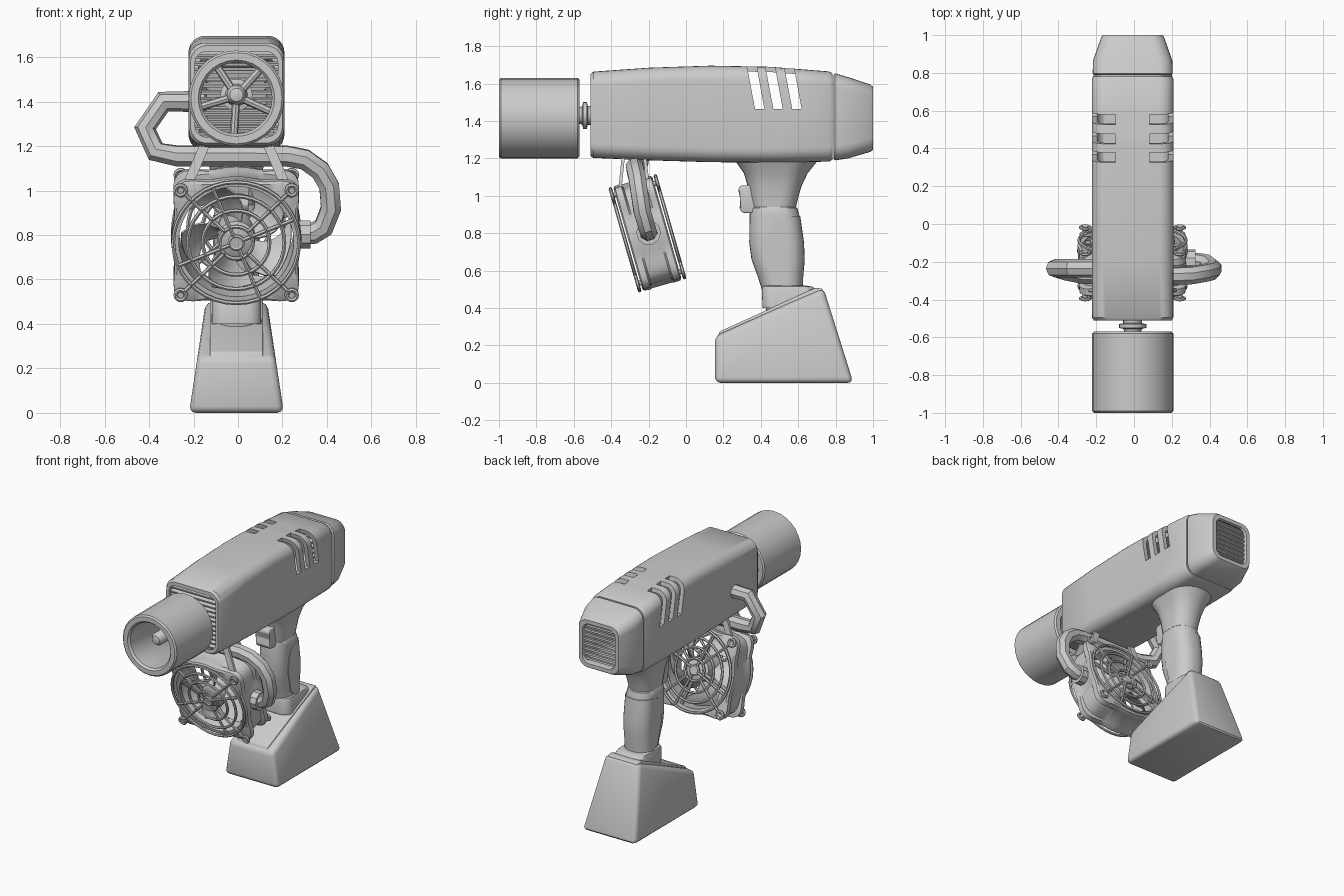
import bpy, bmesh, math
from math import sin, cos, pi
from mathutils import Matrix, Vector

if "Cube" in bpy.data.objects:
    bpy.data.objects.remove(bpy.data.objects["Cube"])

CX = -0.007                      # body centre line
ZB = 1.42                        # barrel axis height
FAN = Matrix.Translation((-0.008, -0.206, 0.8)) @ Matrix.Rotation(math.radians(16), 4, 'X')


def add(name, bm, mat=None):
    bmesh.ops.recalc_face_normals(bm, faces=bm.faces)
    me = bpy.data.meshes.new(name)
    bm.to_mesh(me)
    bm.free()
    if mat:
        me.transform(mat)
    ob = bpy.data.objects.new(name, me)
    bpy.context.collection.objects.link(ob)
    return ob


def loft(name, rings, loop=False, mat=None):
    """Skin equal-length point rings; loop joins last ring to first (hollow shell)."""
    bm = bmesh.new()
    vs = [[bm.verts.new(p) for p in r] for r in rings]
    n = len(vs[0])
    pairs = list(zip(vs, vs[1:])) + ([(vs[-1], vs[0])] if loop else [])
    for a, b in pairs:
        for i in range(n):
            j = (i + 1) % n
            bm.faces.new((a[i], a[j], b[j], b[i]))
    if not loop:
        bm.faces.new(vs[0])
        bm.faces.new(vs[-1])
    return add(name, bm, mat)


def prism(name, pts, xf, bevel=0.0):
    """Side profile (y, z) extruded in x; xf(z) gives the x range."""
    bm = bmesh.new()
    s = [[bm.verts.new((xf(z)[k], y, z)) for y, z in pts] for k in (0, 1)]
    n = len(pts)
    bm.faces.new(s[0])
    bm.faces.new(s[1])
    for i in range(n):
        j = (i + 1) % n
        bm.faces.new((s[0][i], s[0][j], s[1][j], s[1][i]))
    if bevel:
        bmesh.ops.bevel(bm, geom=bm.edges[:], offset=bevel, segments=3, profile=0.5, affect='EDGES')
    return add(name, bm)


def rrect(hw, hh, r, n=6):
    out = []
    for k, (sx, sz) in enumerate(((1, 1), (-1, 1), (-1, -1), (1, -1))):
        for i in range(n + 1):
            t = (k + i / n) * pi / 2
            out.append((sx * (hw - r) + r * cos(t), sz * (hh - r) + r * sin(t)))
    return out


def sec_y(y, hw, z0, z1, r):
    return [(CX + a, y, (z0 + z1) / 2 + b) for a, b in rrect(hw, (z1 - z0) / 2, r)]


def sec_z(z, hw, y0, y1, r):
    return [(CX + a, (y0 + y1) / 2 + b, z) for a, b in rrect(hw, (y1 - y0) / 2, r)]


def circ(y, r, n=28, x=0, z=0):
    return [(x + r * cos(2 * pi * i / n), y, z + r * sin(2 * pi * i / n)) for i in range(n)]


def tubes(name, paths, r, mat=None, res=2):
    """Round rods along several paths; a (points, True) path is closed."""
    cu = bpy.data.curves.new(name, 'CURVE')
    cu.dimensions, cu.bevel_depth, cu.bevel_resolution, cu.use_fill_caps = '3D', r, res, True
    for pts, closed in paths:
        sp = cu.splines.new('POLY')
        sp.points.add(len(pts) - 1)
        for p, q in zip(sp.points, pts):
            p.co = (*q, 1)
        sp.use_cyclic_u = closed
    tmp = bpy.data.objects.new(name + "_curve", cu)
    bpy.context.collection.objects.link(tmp)
    bm = bmesh.new()
    bm.from_mesh(tmp.to_mesh())
    bpy.data.objects.remove(tmp)
    return add(name, bm, mat)


def boolean(ob, cutter, op):
    m = ob.modifiers.new("cut", 'BOOLEAN')
    m.object, m.operation, m.solver = cutter, op, 'EXACT'
    bpy.context.view_layer.update()
    me = bpy.data.meshes.new_from_object(ob.evaluated_get(bpy.context.evaluated_depsgraph_get()))
    ob.modifiers.clear()
    ob.data = me
    bpy.data.objects.remove(cutter)


def slats(name, y, hw, zs, depth, h):
    bm = bmesh.new()
    for z in zs:
        m = Matrix.LocRotScale((CX, y, z), Matrix.Rotation(0.25, 3, 'X'), (2 * hw, depth, h))
        bmesh.ops.create_cube(bm, size=1, matrix=m)
    return add(name, bm)


# main housing: hollow rounded shell with side vents
st = [(-.51, .207, 1.213, 1.652), (-.495, .215, 1.203, 1.664), (-.2, .216, 1.19, 1.685), (.13, .216, 1.18, 1.696),
      (.45, .216, 1.178, 1.69), (.765, .216, 1.183, 1.665), (.782, .208, 1.192, 1.655)]
W = .028
rings = [sec_y(y, hw, a, b, .075) for y, hw, a, b in st]
rings += [sec_y(y, .186, a + W, b - W, .05) for y, hw, a, b in reversed(st)]
housing = loft("main_housing", rings, loop=True)
for y in (.35, .448, .549):
    for s in (1, -1):
        xs = sorted((CX + s * .09, CX + s * .3))
        boolean(housing, prism("vent_cutter", [(y - .035, 1.75), (y + .017, 1.75), (y + .069, 1.465), (y + .019, 1.465)],
                               lambda z: xs), 'DIFFERENCE')
slats("front_grille", -.47, .19, [1.25 + .032 * i for i in range(12)], .04, .012)

# rear cap with grille
cap = [(.788, .203, 1.2, 1.645, .07), (.797, .212, 1.19, 1.655, .075), (.865, .21, 1.2, 1.635, .075),
       (.985, .168, 1.235, 1.595, .07), (1.0, .158, 1.245, 1.583, .065), (1.0, .13, 1.272, 1.556, .05),
       (.985, .125, 1.277, 1.551, .05), (.86, .16, 1.25, 1.59, .05), (.788, .17, 1.23, 1.61, .05)]
loft("rear_cap", [sec_y(*c) for c in cap], loop=True)
slats("rear_grille", .97, .135, [1.295 + .034 * i for i in range(8)], .035, .012)

# nozzle tube, spokes and core rod
prof = [(-.99, .215), (-1, .205), (-1, .172), (-.985, .16), (-.585, .16), (-.57, .17), (-.57, .205), (-.58, .215)]
loft("nozzle_tube", [circ(y, r, x=CX, z=ZB - .005) for y, r in prof], loop=True)
core = [(-.93, .012), (-.925, .03), (-.905, .044), (-.57, .044), (-.555, .05), (-.55, .072), (-.53, .072), (-.525, .05), (-.46, .05)]
loft("nozzle_core", [circ(y, r, 20, CX, ZB + .01) for y, r in core])
ang = [math.radians(50 + 72 * i) for i in range(5)]
tubes("nozzle_spokes", [([(CX, -.62, ZB + .005), (CX + .17 * cos(a), -.62, ZB - .003 + .17 * sin(a))], False) for a in ang], .018)

# handle: flared neck and grip
neck = [(1.21, .165, .25, .72, .15), (1.17, .15, .275, .69, .14), (1.12, .125, .31, .65, .115), (1.05, .108, .33, .617, .1),
        (.98, .098, .342, .597, .09), (.94, .095, .35, .588, .09)]
loft("handle_neck", [sec_z(*s) for s in neck])
grip = [(.945, .09, .36, .575, .085), (.935, .097, .345, .595, .09), (.9, .1, .34, .605, .09), (.75, .1, .338, .626, .09),
        (.66, .098, .35, .63, .09), (.57, .096, .383, .622, .09), (.5, .096, .405, .62, .09), (.45, .1, .418, .64, .09),
        (.38, .1, .43, .66, .09)]
loft("handle_grip", [sec_z(*s) for s in grip])
g = .005
pad = loft("grip_pad", [sec_z(z, hw + g, a - g, b + g, r) for z, hw, a, b, r in grip])
boolean(pad, prism("pad_cutter", [(.7, .89), (.53, .89), (.47, .87), (.44, .8), (.435, .7), (.47, .55), (.52, .515), (.7, .51)],
                   lambda z: (-.3, .3)), 'INTERSECT')
loft("grip_collar", [sec_z(z, hw, a, b, .06) for z, hw, a, b in
                     ((.52, .095, .42, .64), (.515, .105, .41, .675), (.5, .11, .405, .695), (.4, .112, .41, .7))])
prism("trigger", [(.4, 1.06), (.29, 1.055), (.278, 1.03), (.298, .98), (.285, .935), (.3, .91), (.4, .905)],
      lambda z: (CX - .055, CX + .055), .008)

# battery base
prism("battery_base", [(.155, 0), (.155, .25), (.735, .508), (.895, 0)],
      lambda z: (CX - .213 + .15 * z, CX + .213 - .15 * z), .03)
prism("base_top_plate", [(.165, .235), (.18, .275), (.69, .507), (.73, .505), (.735, .47)], lambda z: (CX - .12, CX + .12), .008)


# fan frame: round duct with four corner lobes
def lobed(y, base, amp, n=72):
    out = []
    for i in range(n):
        t = 2 * pi * i / n
        d = (t % (pi / 2)) - pi / 4
        r = base + amp * math.exp(-(d / .27) ** 2)
        out.append((r * cos(t), y, r * sin(t)))
    return out


fr = [lobed(-.108, .28, .075), lobed(-.1, .291, .08), lobed(-.065, .293, .08), lobed(-.055, .289, .05), lobed(.055, .289, .05),
      lobed(.065, .293, .08), lobed(.1, .291, .08), lobed(.108, .28, .075)]
fr += [circ(y, .258, 72) for y in (.108, -.108)]
loft("fan_frame", fr, loop=True, mat=FAN)

# fan hub, blades and struts
loft("fan_hub", [circ(y, r) for y, r in ((-.085, .07), (-.075, .085), (.09, .085), (.1, .07))], mat=FAN)
bm = bmesh.new()
for k in range(5):
    grid = []
    for i in range(6):
        r = .07 + .036 * i
        row = []
        for j in range(7):
            t = 2 * pi * k / 5 + .5 * (i / 5) ** 2 + j / 6 * (.75 + .25 * i / 5)
            row.append(bm.verts.new((r * cos(t), -.065 + .12 * j / 6 + .02 * sin(pi * j / 6), r * sin(t))))
        grid.append(row)
    for a, b in zip(grid, grid[1:]):
        for j in range(6):
            bm.faces.new((a[j], a[j + 1], b[j + 1], b[j]))
bmesh.ops.recalc_face_normals(bm, faces=bm.faces)
bmesh.ops.solidify(bm, geom=bm.faces[:], thickness=.007)
add("fan_blades", bm, FAN)
tubes("fan_struts", [([(0, .09, 0), (.27 * cos(a), .09, .27 * sin(a))], False) for a in (0.3, 0.3 + pi / 2, 0.3 + pi, 0.3 - pi / 2)],
      .013, FAN)

# wire guards front and back, with corner screw loops
corners = [(sx * .25, sz * .245) for sx in (1, -1) for sz in (1, -1)]
for side, label in ((-1, "front"), (1, "back")):
    y = side * .125
    paths = [(circ(y, r, 36), True) for r in (.283, .217, .15, .075, .03)]
    paths += [([(.03 * cos(a), y, .03 * sin(a)), (.283 * cos(a), y, .283 * sin(a))], False)
              for a in [pi / 8 + i * pi / 2 for i in range(4)]]
    for x, z in corners:
        paths.append((circ(y, .024, 14, x, z), True))
        paths.append(([(x * .93, y, z * .93), (x * .2, y, z * .2)], False))
    tubes(label + "_fan_guard", paths, .0095, FAN, 1)
    for i, (x, z) in enumerate(corners):
        loft(f"{label}_guard_screw_{i}", [circ(side * .09, .014, 12, x, z), circ(side * .13, .014, 12, x, z)], mat=FAN)
    loft(label + "_guard_disc", [circ(y - .006, .034), circ(y + .006, .034)], mat=FAN)

# hanger straps from housing over the hose to the fan
U = [(-.36, 1.05), (-.345, 1.2), (-.33, 1.217), (-.225, 1.217), (-.212, 1.205), (-.195, 1.06),
     (-.212, 1.06), (-.228, 1.197), (-.328, 1.197), (-.343, 1.05)]
for s, label in ((1, "right"), (-1, "left")):
    prism(label + "_hanger_strap", U,
          lambda z: (CX + s * (.205 - .43 * (z - 1.06)) - .024, CX + s * (.205 - .43 * (z - 1.06)) + .024))

# air hose and its fitting on the fan
hose = [(-.15, -.235, 1.4), (-.335, -.235, 1.4), (-.418, -.235, 1.28), (-.37, -.25, 1.175), (-.27, -.27, 1.155), (.22, -.275, 1.155),
        (.3, -.272, 1.14), (.37, -.26, 1.09), (.41, -.25, 1.02), (.418, -.235, .92), (.385, -.21, .835), (.34, -.202, .808), (.25, -.2, .803)]
tubes("air_hose", [(hose, False)], .049)
tubes("hose_fitting", [([(.25, -.2, .803), (.325, -.2, .803)], False)], .066, res=3)

# smooth shading with crisp edges
for ob in bpy.context.collection.objects:
    ob.select_set(True)
    bpy.context.view_layer.objects.active = ob
bpy.ops.object.shade_smooth_by_angle(angle=math.radians(35))
